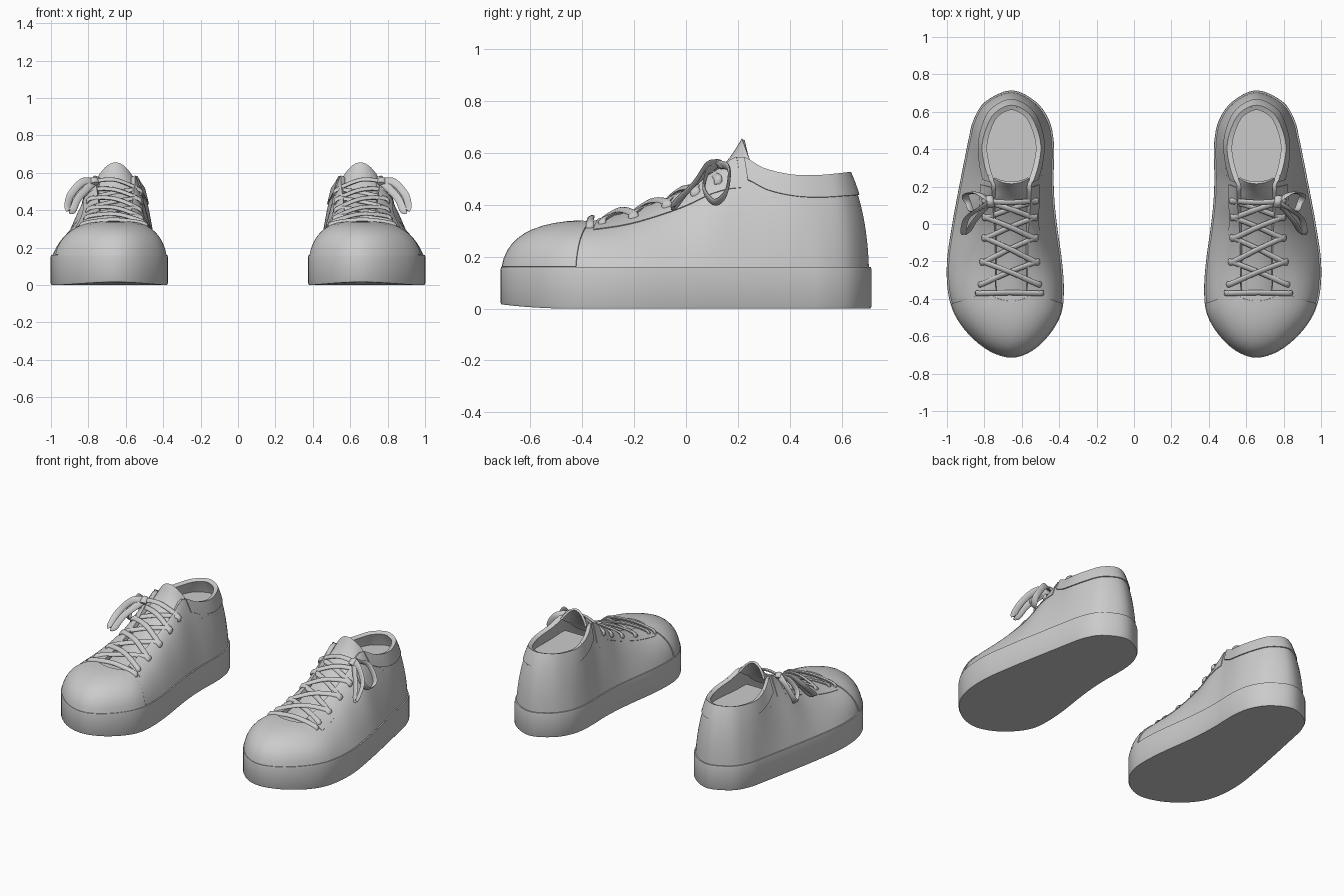
import bpy, bmesh, math
from mathutils import Vector

cube = bpy.data.objects.get("Cube")
if cube:
    bpy.data.objects.remove(cube, do_unlink=True)

CX = 0.655         # centre line of the left shoe
SOLE_TOP = 0.16

# Stations from toe to heel:
# base y, inner x, outer x | top half width, y, z | bulge pull, bulge rise
STATIONS = [
    (-.705, CX, CX, 0, -.37, .335, .08, 1),
    (-.67, .55, .77, .03, -.37, .335, .08, .98),
    (-.585, .46, .875, .055, -.37, .335, .1, .95),
    (-.48, .4, .95, .075, -.365, .335, .12, .88),
    (-.36, .385, .985, .085, -.33, .345, .2, .84),
    (-.2, .395, .99, .085, -.2, .375, .35, .85),
    (-.02, .42, .965, .09, -.02, .445, .5, .87),
    (.12, .435, .94, .1, .11, .525, .5, .85),
    (.25, .44, .915, .105, .205, .585, .5, .7),
    (.35, .437, .895, .135, .3, .54, .45, .65),
    (.45, .44, .875, .152, .41, .515, .4, .62),
    (.55, .463, .85, .13, .51, .513, .3, .6),
    (.645, .53, .79, .085, .59, .52, .15, .6),
    (.705, CX, CX, 0, .63, .525, .1, .6),
]


def spline(pts, t, closed=False):
    """Smooth curve through pts, t counted in points."""
    n = len(pts)
    i = math.floor(t) if closed else min(max(int(t), 0), n - 2)
    f = t - i
    pick = (lambda k: pts[k % n]) if closed else (lambda k: pts[min(max(k, 0), n - 1)])
    a, b, c, d = (pick(i + k) for k in (-1, 0, 1, 2))
    return 0.5 * (2 * b + (c - a) * f + (2 * a - 5 * b + 4 * c - d) * f ** 2
                  + (3 * b - a - 3 * c + d) * f ** 3)


def station(row, side):
    y, x_in, x_out, hw, ty, tz, pull, rise = row
    base = Vector((x_out if side > 0 else x_in, y, SOLE_TOP))
    top = Vector((CX + side * hw, ty, tz))
    bulge = base.lerp(top, pull)
    bulge.z = base.z + (top.z - base.z) * rise
    return base, bulge, top


loop = [station(r, 1) for r in STATIONS] + [station(r, -1) for r in STATIONS[-2:0:-1]]
BASE, BULGE, TOP = ([s[k] for s in loop] for k in range(3))
N = len(loop)


def surface(u, v):
    """Point on the upper: u runs around the shoe, v from sole to rim."""
    b, k, t = (spline(p, u, True) for p in (BASE, BULGE, TOP))
    return b * (1 - v) ** 2 + k * (2 * v * (1 - v)) + t * v * v


def span(a, b, n):
    return [a + (b - a) * i / n for i in range(n + 1)]


def build(name, rings, closed=False, caps=False, thickness=0, offset=-1):
    """Skin a stack of point rings, mirror it to the other shoe, and shade it."""
    bm = bmesh.new()
    grid = [[bm.verts.new(p) for p in ring] for ring in rings]
    n = len(grid[0])
    for low, high in zip(grid, grid[1:]):
        for i in range(n if closed else n - 1):
            j = (i + 1) % n
            bm.faces.new((low[i], low[j], high[j], high[i]))
    if caps:
        bm.faces.new(grid[0][::-1])
        bm.faces.new(grid[-1])
        bmesh.ops.recalc_face_normals(bm, faces=bm.faces)
    mesh = bpy.data.meshes.new(name)
    bm.to_mesh(mesh)
    bm.free()
    obj = bpy.data.objects.new(name, mesh)
    bpy.context.collection.objects.link(obj)
    if thickness:
        mod = obj.modifiers.new("Thickness", 'SOLIDIFY')
        mod.thickness, mod.offset = thickness, offset
    mirror = obj.modifiers.new("Pair", 'MIRROR')
    mirror.use_mirror_merge = False
    bpy.ops.object.select_all(action='DESELECT')
    obj.select_set(True)
    bpy.context.view_layer.objects.active = obj
    bpy.ops.object.convert(target='MESH')
    bpy.ops.object.shade_smooth_by_angle(angle=math.radians(40))
    return obj


def panel(name, u0, u1, v0, v1, thickness=0.006):
    """Overlay that follows the upper."""
    us = span(u0, u1, max(8, round((u1 - u0) * 4)))
    build(name, [[surface(u, v) for u in us] for v in span(v0, v1, 10)],
          thickness=thickness, offset=1)


def ribbon(name, pts, side, width=0.016, thick=0.009):
    """Flattened lace swept along a smooth path."""
    pts = [Vector(p) for p in pts]
    end = len(pts) - 1
    rings = []
    for t in span(0, end, end * 6):
        centre = spline(pts, t)
        tangent = (spline(pts, min(t + .05, end)) - spline(pts, max(t - .05, 0))).normalized()
        across = Vector(side)
        across = (across - tangent * across.dot(tangent)).normalized()
        normal = across.cross(tangent)
        rings.append([centre + across * width * math.cos(a) + normal * thick * math.sin(a)
                      for a in span(0, math.tau, 10)[:-1]])
    build(name, rings, closed=True, caps=True)


# Sole with a slight toe lift
def sole_ring(z, grow):
    ring = []
    for i in range(N * 4):
        u = i / 4
        p = spline(BASE, u, True)
        d = spline(BASE, u + .05, True) - spline(BASE, u - .05, True)
        p = p + Vector((d.y, -d.x, 0)).normalized() * grow
        lift = 0.016 * max(0, (-p.y - .45) / .26) ** 2
        p.z = z + lift * (1 - z / SOLE_TOP)
        ring.append(p)
    return ring


build("sole", [sole_ring(z, g) for z, g in
               ((0, .006), (.008, .01), (.15, .01), (SOLE_TOP, .008), (SOLE_TOP, -.01))],
      closed=True, caps=True)

# Upper shell and its overlays
around = span(0, N, N * 4)[:-1]
build("upper", [[surface(u, v) for u in around] for v in span(0, 1, 14)],
      closed=True, thickness=0.022)
panel("toe_cap", -3.5, 3.5, 0, .93)
panel("collar_band", 8.2, N - 8.2, .72, 1)
panel("outer_eyestay", 3.9, 7.9, .62, 1, .004)
panel("inner_eyestay", N - 7.9, N - 3.9, .62, 1, .004)

# Insole meeting the walls
FLOOR = 0.43
edge = []
for u in span(7, N - 7, 48):
    p = min((surface(u, v) for v in span(.3, 1, 70)), key=lambda q: abs(q.z - FLOOR))
    edge.append(Vector((p.x, p.y, FLOOR)))
build("insole", [[p - Vector((0, 0, .02)) for p in edge], edge], closed=True, caps=True)

# Arched tongue
spine = [Vector((0, y, z)) for y, z in
         ((-.42, .315), (-.2, .366), (-.02, .436), (.1, .51), (.17, .585), (.215, .655))]
rows = []
for t in span(0, 5, 25):
    c = spline(spine, t)
    tip = max(0, t - 3.5) / 1.5
    rows.append([Vector((CX + .097 * s, c.y + .03 * tip * s * s,
                         c.z - (.03 + .05 * tip) * s * s)) for s in span(-1, 1, 14)])
build("tongue", rows, thickness=0.014)

# Criss-cross laces
LACE_SIDE = (0, .87, .5)


def lace(name, u_in, u_out, lift, v=.8):
    p, q = surface(N - u_in, v), surface(u_out, v)
    up, out = Vector((0, -.004, .01)), Vector((.012, 0, -.02))
    flip = Vector((-out.x, 0, out.z))
    middle = (p + q) / 2 + Vector((0, 0, lift))
    ribbon(name, [p + flip, p + up, middle, q + up, q + out], LACE_SIDE)


lace("lace_bar", 3.7, 3.7, .03, .76)
eyelets = (4.2, 5.0, 5.7, 6.4, 7.1)
for i, (a, b) in enumerate(zip(eyelets, eyelets[1:])):
    lace(f"lace_under_{i + 1}", b, a, .02)
    lace(f"lace_over_{i + 1}", a, b, .036)

# Bow on the outer side
knot = Vector((.765, .12, .556))
start = surface(N - 7.1, .8)
ribbon("lace_tie", [start + Vector((-.01, 0, -.02)), start + Vector((0, 0, .012)),
                    (CX, .115, .562), knot], LACE_SIDE)
BOW_SIDE = (.75, 0, .6)
ribbon("bow_back_loop", [knot, (.84, .165, .54), (.9, .155, .45), (.885, .11, .41),
                         (.865, .07, .46), (.81, .085, .53), knot], BOW_SIDE, .02, .006)
ribbon("bow_front_loop", [knot, (.83, .08, .552), (.895, .03, .48), (.91, -.04, .41),
                          (.885, -.035, .4), (.85, .02, .47), knot], BOW_SIDE, .02, .006)
ribbon("bow_knot", [knot + Vector((0, -.025, -.015)), knot + Vector((.005, 0, .008)),
                    knot + Vector((.01, .025, -.008))], (1, 0, 0), .022, .014)
